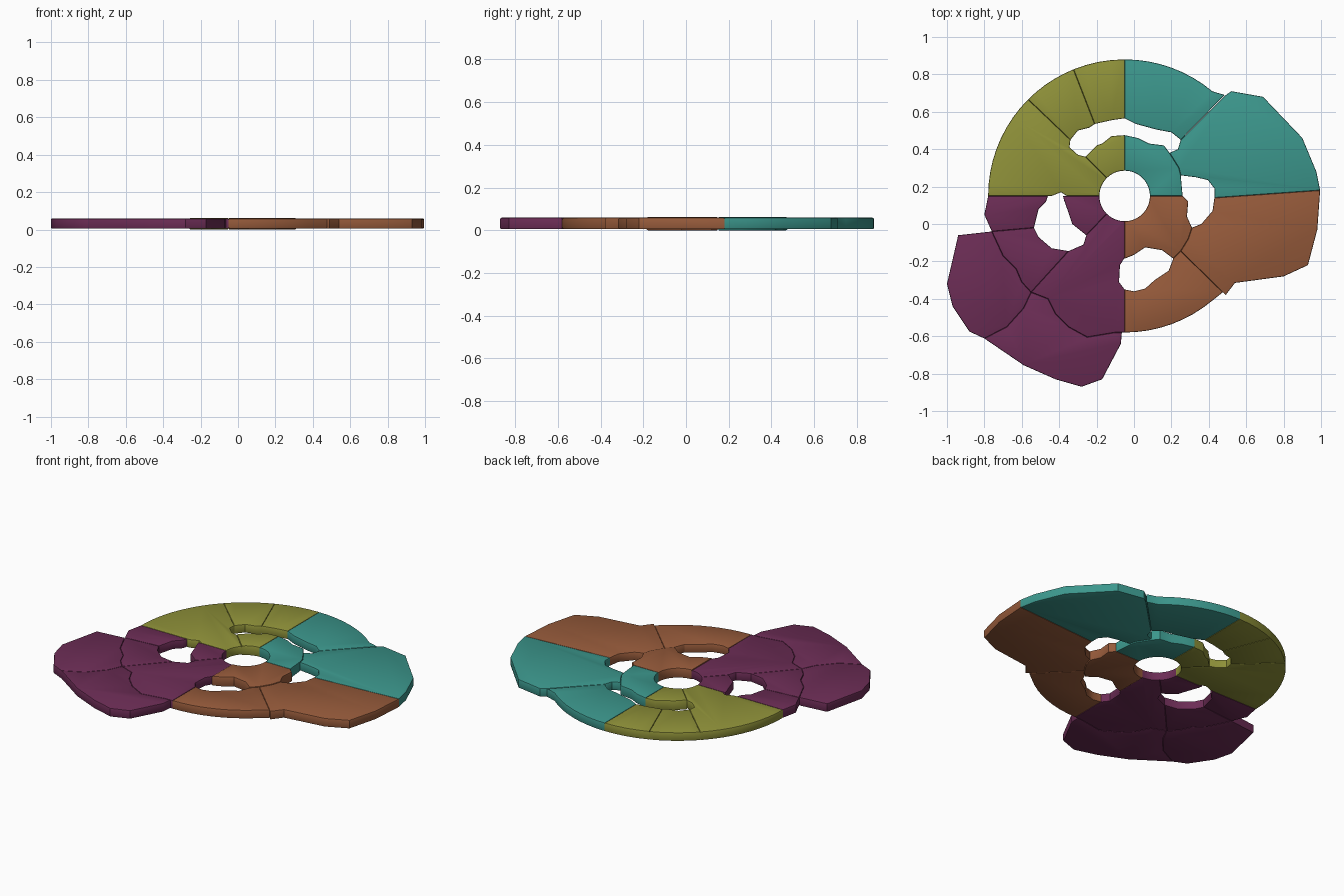
import bpy, bmesh
from math import cos, sin, radians

CX, CY, R_OUT, R_HUB = -0.05, 0.15, 0.73, 0.135


def arc(r, a0, a1):
    n = max(2, round(abs(a1 - a0) / 5))
    return [(CX + r * cos(radians(a0 + (a1 - a0) * i / n)),
             CY + r * sin(radians(a0 + (a1 - a0) * i / n))) for i in range(n + 1)]


def rim(a0, a1):
    return arc(R_OUT, a0, a1)


def hub(a0, a1):
    return arc(R_HUB, a0, a1)


def material(name, rgb):
    m = bpy.data.materials.new(name)
    m.diffuse_color = (*rgb, 1)
    return m


def tile(name, mat, outline, z0=0.005, z1=0.059):
    """Extrude an outline into a slab with softened top and bottom edges."""
    pts = []
    for p in outline:
        if not any((p[0] - q[0]) ** 2 + (p[1] - q[1]) ** 2 < 1e-5 for q in pts):
            pts.append(p)
    bm = bmesh.new()
    base = bm.faces.new([bm.verts.new((x, y, z0)) for x, y in pts])
    ext = bmesh.ops.extrude_face_region(bm, geom=[base], use_keep_orig=True)
    top = [v for v in ext["geom"] if isinstance(v, bmesh.types.BMVert)]
    bmesh.ops.translate(bm, verts=top, vec=(0, 0, z1 - z0))
    bmesh.ops.recalc_face_normals(bm, faces=bm.faces[:])
    flat = [e for e in bm.edges if abs(e.verts[0].co.z - e.verts[1].co.z) < 1e-6]
    bmesh.ops.bevel(bm, geom=flat, offset=0.006, segments=2, profile=0.5,
                    affect='EDGES', clamp_overlap=True)
    me = bpy.data.meshes.new(name)
    bm.to_mesh(me)
    bm.free()
    me.materials.append(mat)
    ob = bpy.data.objects.new(name, me)
    bpy.context.collection.objects.link(ob)
    bpy.ops.object.select_all(action='DESELECT')
    ob.select_set(True)
    bpy.context.view_layer.objects.active = ob
    bpy.ops.object.shade_smooth_by_angle(angle=radians(30))


olive = material("olive", (0.28, 0.29, 0.042))
teal = material("teal", (0.045, 0.31, 0.265))
brown = material("brown", (0.31, 0.105, 0.044))
purple = material("purple", (0.15, 0.026, 0.092))

# Olive quarter, back left
tile("olive_left_wedge", olive, rim(180, 135) + [
    (-0.34, 0.45), (-0.345, 0.41), (-0.30, 0.37), (-0.26, 0.36)]
    + hub(135, 180) + [(-0.36, 0.15), (-0.39, 0.17), (-0.44, 0.15)])
tile("olive_middle_wedge", olive, rim(135, 112) + [
    (-0.21, 0.535), (-0.24, 0.515), (-0.30, 0.50), (-0.34, 0.45)])
tile("olive_right_wedge", olive, rim(112, 90) + [
    (-0.05, 0.565), (-0.12, 0.555), (-0.21, 0.535)])
tile("olive_inner", olive, hub(90, 135) + [
    (-0.26, 0.36), (-0.20, 0.42), (-0.17, 0.43), (-0.12, 0.47), (-0.05, 0.475)],
    0.0, 0.062)

# Teal quarter, back right
tile("teal_rim", teal, rim(90, 50) + [
    (0.485, 0.69), (0.25, 0.45), (0.20, 0.49), (0.12, 0.505),
    (0.01, 0.535), (-0.05, 0.565)])
tile("teal_lobe", teal, [
    (0.485, 0.685), (0.52, 0.71), (0.69, 0.68), (0.90, 0.46), (0.975, 0.28),
    (0.995, 0.18), (0.43, 0.14), (0.43, 0.19), (0.395, 0.235), (0.33, 0.25),
    (0.25, 0.26), (0.24, 0.30), (0.19, 0.38), (0.235, 0.40), (0.25, 0.45)])
tile("teal_inner", teal, hub(0, 90) + [
    (-0.05, 0.475), (0.02, 0.46), (0.08, 0.43), (0.16, 0.42), (0.19, 0.38),
    (0.24, 0.30), (0.25, 0.26), (0.26, 0.15)], 0.0, 0.062)

# Brown quarter, front right
tile("brown_lobe", brown, [
    (0.995, 0.18), (0.98, -0.03), (0.93, -0.22), (0.80, -0.28), (0.54, -0.315),
    (0.49, -0.38), (0.25, -0.145), (0.29, -0.08), (0.31, -0.02), (0.36, 0.0),
    (0.42, 0.07), (0.43, 0.14)])
tile("brown_rim", brown, rim(270, 310) + [
    (0.475, -0.365), (0.25, -0.145), (0.21, -0.185), (0.185, -0.25),
    (0.11, -0.30), (0.06, -0.345), (0.0, -0.36), (-0.05, -0.35)])
tile("brown_inner", brown, hub(270, 360) + [
    (0.26, 0.15), (0.29, 0.12), (0.283, 0.04), (0.31, -0.02), (0.29, -0.08),
    (0.25, -0.145), (0.21, -0.185), (0.15, -0.14), (0.06, -0.125),
    (0.0, -0.165), (-0.05, -0.185)], 0.0, 0.062)

# Shared wavy seams of the purple quarter
left_seam = [(-0.76, -0.04), (-0.70, -0.17), (-0.63, -0.24), (-0.60, -0.31),
             (-0.55, -0.365)]
front_seam = [(-0.55, -0.365), (-0.46, -0.40), (-0.42, -0.48), (-0.35, -0.55),
              (-0.25, -0.605), (-0.10, -0.58)]
outer_seam = [(-0.55, -0.365), (-0.59, -0.45), (-0.68, -0.55), (-0.80, -0.612)]

# Purple quarter, front left
tile("purple_corner", purple, [
    (-0.78, 0.15), (-0.80, 0.05), (-0.76, -0.04), (-0.535, -0.02),
    (-0.51, 0.08), (-0.47, 0.12), (-0.46, 0.15)])
tile("purple_inner", purple, hub(180, 225) + [
    (-0.255, -0.06), (-0.33, 0.0), (-0.35, 0.06), (-0.375, 0.13), (-0.38, 0.15)])
tile("purple_wedge", purple, [(-0.535, -0.02)] + left_seam + [
    (-0.35, -0.145), (-0.44, -0.13), (-0.51, -0.07)])
tile("purple_centre", purple, hub(225, 270) + [
    (-0.05, -0.18), (-0.075, -0.22), (-0.08, -0.31), (-0.05, -0.35),
    (-0.05, -0.58)] + front_seam[::-1] + [
    (-0.35, -0.145), (-0.27, -0.11), (-0.255, -0.06)])
tile("purple_left_lobe", purple, [(-0.94, -0.06)] + left_seam + outer_seam + [
    (-0.88, -0.575), (-0.97, -0.44), (-1.0, -0.32)])
tile("purple_front_lobe", purple, outer_seam[::-1] + front_seam + [
    (-0.065, -0.58), (-0.07, -0.64), (-0.17, -0.83), (-0.28, -0.87),
    (-0.42, -0.83), (-0.59, -0.755)])
